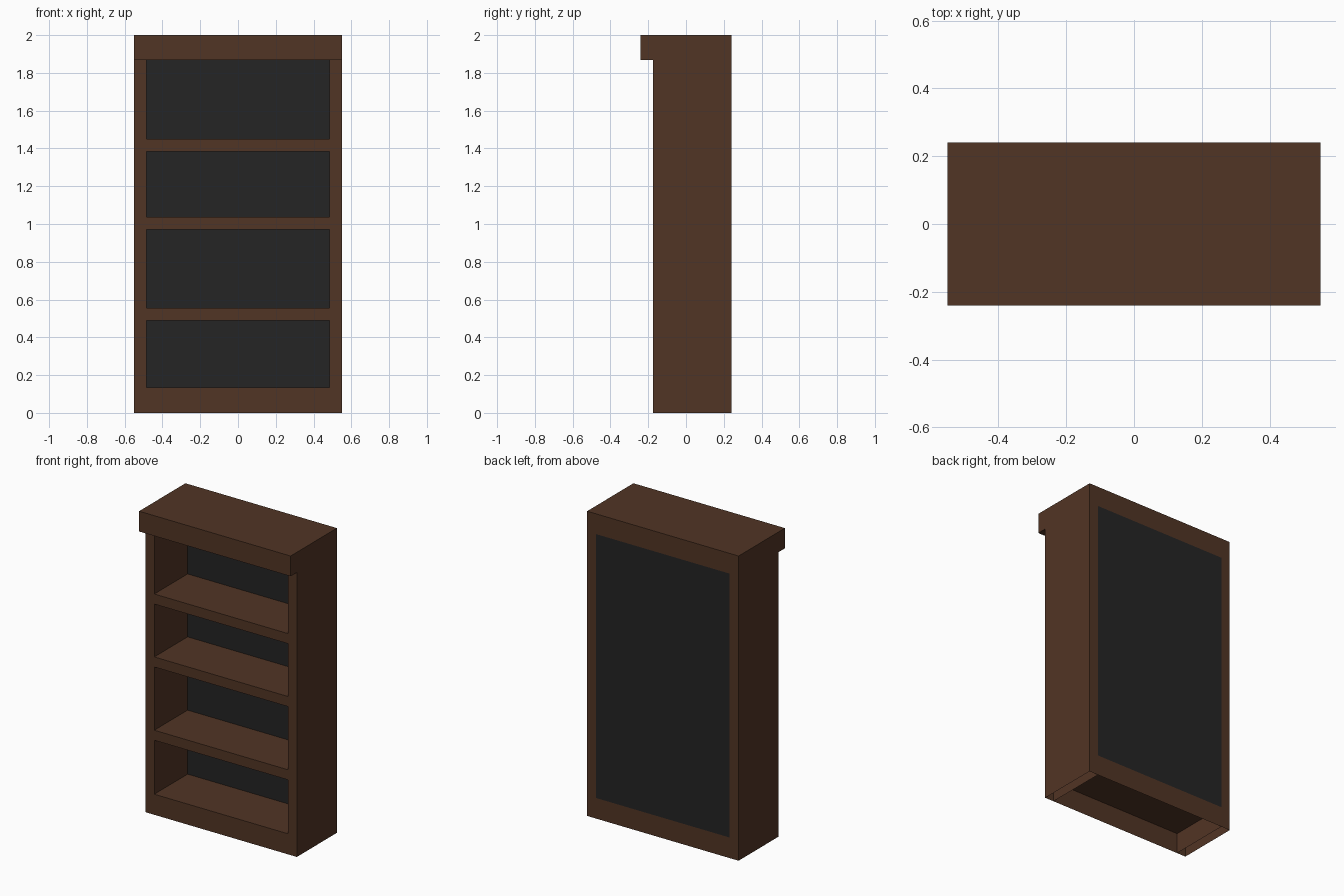
import bpy
import bmesh

if "Cube" in bpy.data.objects:
    bpy.data.objects.remove(bpy.data.objects["Cube"])


def material(name, rgb):
    m = bpy.data.materials.new(name)
    m.diffuse_color = (*rgb, 1.0)
    m.use_nodes = True
    m.node_tree.nodes["Principled BSDF"].inputs["Base Color"].default_value = m.diffuse_color
    return m


WOOD = material("dark brown wood", (0.083, 0.035, 0.018))
BACK = material("charcoal backing", (0.018, 0.018, 0.018))


def box(name, lo, hi, mat, skip=()):
    """Box between two corners; faces named in skip (such as '-z') are left open."""
    bm = bmesh.new()
    bmesh.ops.create_cube(bm, size=1.0)
    drop = []
    for f in bm.faces:
        axis = max(range(3), key=lambda i: abs(f.normal[i]))
        if ("+" if f.normal[axis] > 0 else "-") + "xyz"[axis] in skip:
            drop.append(f)
    bmesh.ops.delete(bm, geom=drop, context="FACES")
    for v in bm.verts:
        v.co = [lo[i] + (v.co[i] + 0.5) * (hi[i] - lo[i]) for i in range(3)]
    mesh = bpy.data.meshes.new(name)
    bm.to_mesh(mesh)
    bm.free()
    mesh.materials.append(mat)
    ob = bpy.data.objects.new(name, mesh)
    bpy.context.collection.objects.link(ob)
    return ob


W, INNER = 0.55, 0.485          # outer and inner half widths
FRONT, REAR = -0.175, 0.24      # carcass depth
PANEL = 0.17                    # front of the backing
BASE, HEAD = 0.135, 1.867       # top of base, underside of header

# hollow side uprights, open at the bottom
for name, x0, x1 in (("left_side", -W, -INNER), ("right_side", INNER, W)):
    box(name, (x0, FRONT, 0), (x1, REAR, HEAD), WOOD, ("-z", "+z"))

# hollow base with the lowest shelf surface on top
box("base", (-INNER, FRONT, 0), (INNER, REAR, BASE), WOOD, ("-z", "-x", "+x"))

# overhanging header
box("header", (-W, -0.24, HEAD), (W, REAR, 2.0), WOOD)

# shelves
for i, z in enumerate((0.489, 0.97, 1.383)):
    box(f"shelf_{i + 1}", (-INNER, FRONT, z), (INNER, PANEL, z + 0.066),
        WOOD, ("-x", "+x", "+y"))

# dark backing, flush with the rear
box("back_panel", (-INNER, PANEL, BASE), (INNER, REAR, HEAD), BACK,
    ("-x", "+x", "-z", "+z"))
